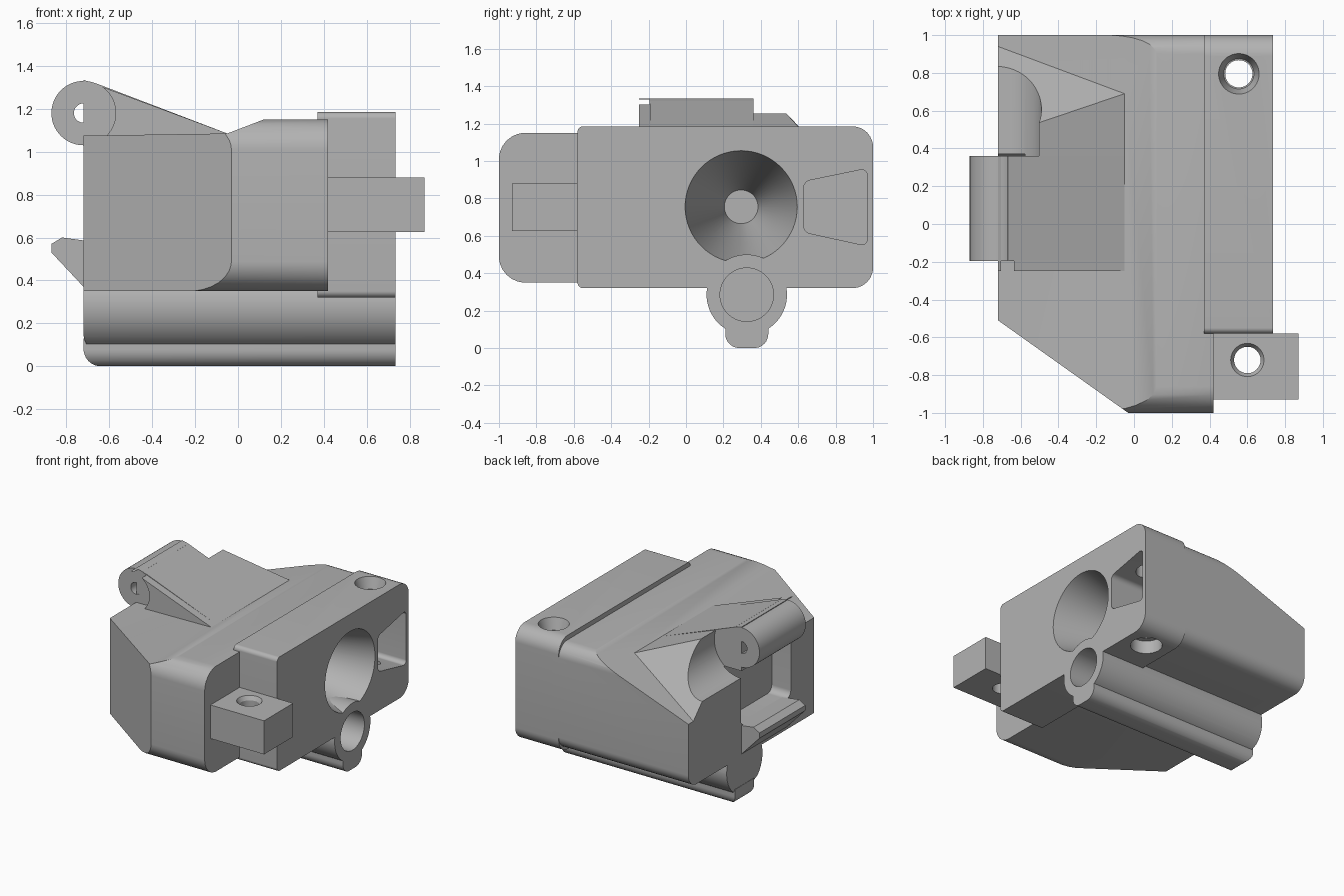
import bpy, bmesh, math
from mathutils import Vector

cube = bpy.data.objects.get("Cube")
if cube:
    bpy.data.objects.remove(cube, do_unlink=True)

grey = bpy.data.materials.new("plain grey")
grey.use_nodes = True
colour = (0.45, 0.45, 0.45, 1)
grey.diffuse_color = colour
grey.node_tree.nodes["Principled BSDF"].inputs["Base Color"].default_value = colour


def place(axis, u, v, w):
    return {"x": (w, u, v), "y": (u, w, v), "z": (u, v, w)}[axis]


def finish(name, bm):
    bmesh.ops.recalc_face_normals(bm, faces=bm.faces)
    mesh = bpy.data.meshes.new(name)
    bm.to_mesh(mesh)
    bm.free()
    mesh.materials.append(grey)
    ob = bpy.data.objects.new(name, mesh)
    bpy.context.collection.objects.link(ob)
    return ob


def prism(name, axis, pts, a, b):
    """Extrude a profile along an axis; a third value rounds that corner."""
    outline = []
    for i, p in enumerate(pts):
        c = Vector(p[:2])
        if len(p) < 3:
            outline.append(c)
            continue
        back = (Vector(pts[i - 1][:2]) - c).normalized()
        ahead = (Vector(pts[(i + 1) % len(pts)][:2]) - c).normalized()
        d = p[2] / math.tan(back.angle(ahead) / 2)
        mid = c + (back + ahead).normalized() * math.hypot(d, p[2])
        s, e = c + back * d - mid, c + ahead * d - mid
        for k in range(9):
            arm = s.lerp(e, k / 8).normalized() * p[2]
            outline.append(mid + arm)
    bm = bmesh.new()
    rings = [[bm.verts.new(place(axis, q.x, q.y, w)) for q in outline] for w in (a, b)]
    bm.faces.new(rings[0])
    bm.faces.new(rings[1])
    for i in range(len(outline)):
        j = (i + 1) % len(outline)
        bm.faces.new((rings[0][i], rings[0][j], rings[1][j], rings[1][i]))
    return finish(name, bm)


def round_bar(name, axis, u, v, a, b, r, r2=None, sides=64):
    """Cylinder or cone along an axis, radius r at a and r2 at b."""
    bm = bmesh.new()
    rings = []
    for w, rad in ((a, r), (b, r if r2 is None else r2)):
        angles = [2 * math.pi * k / sides for k in range(sides)]
        rings.append([bm.verts.new(place(axis, u + rad * math.cos(t), v + rad * math.sin(t), w))
                      for t in angles])
    bm.faces.new(rings[0])
    bm.faces.new(rings[1])
    for i in range(sides):
        j = (i + 1) % sides
        bm.faces.new((rings[0][i], rings[0][j], rings[1][j], rings[1][i]))
    return finish(name, bm)


def combine(ob, tool, op="DIFFERENCE"):
    mod = ob.modifiers.new("cut", "BOOLEAN")
    mod.operation, mod.solver, mod.object = op, "EXACT", tool
    bpy.context.view_layer.objects.active = ob
    bpy.ops.object.modifier_apply(modifier=mod.name)


tools = []


def cut(tool, *targets, op="DIFFERENCE"):
    tool.hide_render = True
    tools.append(tool)
    for ob in targets:
        combine(ob, tool, op)


# Main body: rounded section, sloped top and slanted front corner
body = prism("main_body", "x", [(-1, .35, .14), (1, .35, .1), (1, 1.15, .1), (-1, 1.15, .14)], -.72, .42)
cut(prism("top_limit", "y", [(-.9, .2), (.6, .2), (.6, 1.334), (-.05, 1.085), (-.9, 1.072)], -1.2, 1.2),
    body, op="INTERSECT")
cut(prism("plan_limit", "z", [(-.9, -.382), (.11, -1.1), (.6, -1.1), (.6, 1.1), (-.9, 1.1)], 0, 2),
    body, op="INTERSECT")

# Side block and drilled tab
block = prism("side_block", "x", [(-.58, .32, .03), (1, .32, .11), (1, 1.185, .11), (-.58, 1.185, .03)], .37, .735)
tab = prism("side_tab", "z", [(.38, -.93), (.87, -.93), (.87, -.58), (.38, -.58)], .625, .88)
cut(round_bar("tab_hole", "z", .6, -.72, .5, 1, .07), tab)
cut(round_bar("tab_countersink", "z", .6, -.72, .85, .9, .07, .1), tab)

# Wedge under the hinge, hinge barrel and its arm
wedge = prism("hinge_wedge", "y", [(-.72, 1), (-.05, 1), (-.05, 1.085), (-.72, 1.335)], -.25, .95)
arm = prism("hinge_arm", "y", [(-.72, 1.032), (-.3, 1), (-.05, 1.085), (-.668, 1.321), (-.72, 1.3)], -.19, .36)
barrel = round_bar("hinge_barrel", "y", -.72, 1.18, -.195, .36, .15)
cut(round_bar("pin_hole", "y", -.72, 1.18, -1, 1, .045), barrel, arm)

# Sloped faces at the rear corner
p1, p2, p3 = Vector((-.05, .69, 1.085)), Vector((-.72, .94, .84)), Vector((-.49, .54, 1.25))
bm = bmesh.new()
bmesh.ops.create_cube(bm, size=1)
for v in bm.verts:
    v.co = Vector((-.05 if v.co.x > 0 else -1, 1.3 if v.co.y > 0 else .2, 2 if v.co.z > 0 else .5))
along = Vector((0, 1, 0))
for point, normal in ((p1, (p1 - p2).cross(along)), (p1, (p2 - p1).cross(p3 - p1))):
    if normal.z < 0:
        normal = -normal
    bmesh.ops.bisect_plane(bm, geom=bm.verts[:] + bm.edges[:] + bm.faces[:], plane_co=point,
                           plane_no=normal, clear_inner=True)
    bmesh.ops.holes_fill(bm, edges=[e for e in bm.edges if e.is_boundary], sides=0)
cut(finish("corner_slope", bm), body, wedge)

# Swing clearance around the hinge
cut(round_bar("rear_clearance", "y", -.72, 1.18, .36, 1.2, .23), body, wedge)
cut(round_bar("front_clearance", "y", -.72, 1.18, -.4, -.19, .15), wedge)

# Latch and pocket on the open side
cut(prism("side_pocket", "x", [(-.23, .58, .05), (.37, .58, .05), (.37, 1.01), (-.23, 1.01)], -.9, -.56), body)
latch = prism("latch", "y", [(-.6, .37), (-.72, .37), (-.87, .53), (-.87, .57), (-.82, .6), (-.6, .57)], -.19, .36)

# Lower tube with its keel
tube = round_bar("lower_tube", "x", .325, .285, -.72, .735, .215)
cut(prism("tube_end", "y", [(-.72, .06, .09), (.9, .06), (.9, .6), (-.72, .6)], -.5, 1), tube, op="INTERSECT")
keel = prism("tube_keel", "x", [(.21, 0, .075), (.44, 0, .075), (.44, .13), (.21, .13)], -.72, .735)
cut(prism("keel_end", "y", [(-.72, 0, .08), (.9, -.001), (.9, .6), (-.72, .6)], -.5, 1), keel, op="INTERSECT")
cut(round_bar("tube_bore", "x", .325, .285, -.5, .9, .143), tube, block, body)

# Funnel, tapered window and vertical screw hole
cut(round_bar("funnel", "x", .295, .755, -.1, .735 + .04, .09, .31), body, block)
cut(prism("window", "x", [(.63, .62, .04), (.97, .545, .03), (.97, .96, .03), (.63, .89, .04)], .33, .9), body, block)
cut(round_bar("screw_hole", "z", .555, .795, .1, 1.4, .072), block)
cut(round_bar("screw_top", "z", .555, .795, 1.1, 1.2, .08, .112), block)
cut(round_bar("screw_bottom", "z", .555, .795, .3, .42, .112), block)

for tool in tools:
    bpy.data.objects.remove(tool, do_unlink=True)

# Soft shading with crisp edges
bpy.ops.object.select_all(action="DESELECT")
for ob in (body, block, tab, wedge, arm, barrel, latch, tube, keel):
    ob.select_set(True)
bpy.context.view_layer.objects.active = body
bpy.ops.object.shade_smooth_by_angle(angle=math.radians(30))
